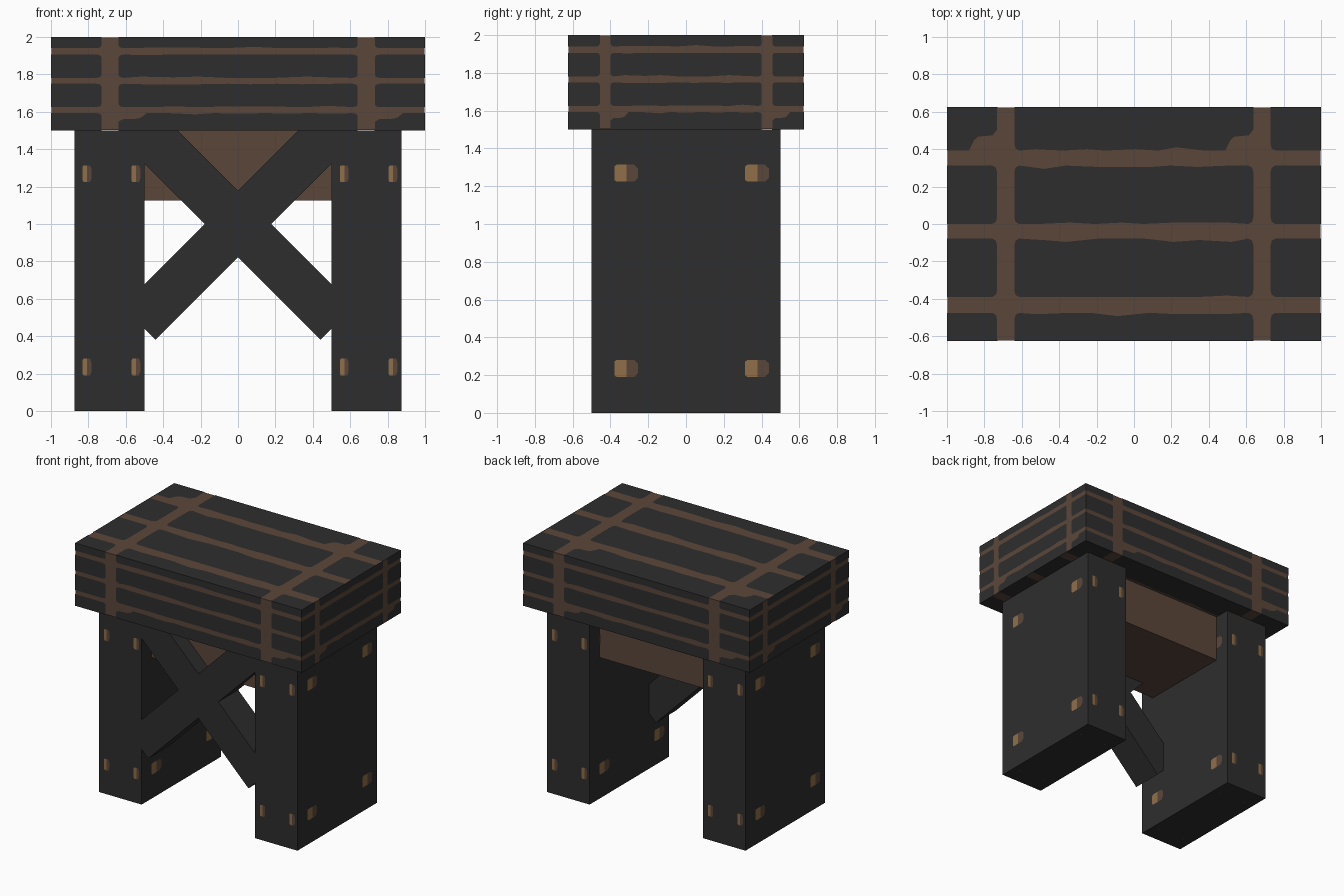
import bpy, bmesh, math, random
from mathutils import Vector, Matrix

random.seed(4)
if "Cube" in bpy.data.objects:
    bpy.data.objects.remove(bpy.data.objects["Cube"])


def material(name, rgb):
    m = bpy.data.materials.new(name)
    m.use_nodes = True
    col = (*rgb, 1)
    m.diffuse_color = col
    m.node_tree.nodes["Principled BSDF"].inputs["Base Color"].default_value = col
    m.node_tree.nodes["Principled BSDF"].inputs["Roughness"].default_value = 0.9
    return m


CHARCOAL = material("charcoal", (0.027, 0.027, 0.027))
BROWN = material("brown", (0.105, 0.062, 0.042))
TAN = material("tan", (0.28, 0.160, 0.066))

# Outward normal, u direction and v direction of each box side
SIDES = {
    "front": ((0, -1, 0), (1, 0, 0), (0, 0, 1)),
    "left": ((1, 0, 0), (0, 1, 0), (0, 0, 1)),
    "back": ((0, 1, 0), (-1, 0, 0), (0, 0, 1)),
    "right": ((-1, 0, 0), (0, -1, 0), (0, 0, 1)),
    "top": ((0, 0, 1), (-1, 0, 0), (0, -1, 0)),
    "bottom": ((0, 0, -1), (1, 0, 0), (0, -1, 0)),
}


def finish(name, bm, mats):
    me = bpy.data.meshes.new(name)
    bm.to_mesh(me)
    bm.free()
    for m in mats:
        me.materials.append(m)
    ob = bpy.data.objects.new(name, me)
    bpy.context.collection.objects.link(ob)
    return ob


def box(name, centre, size, mat, turn=0.0):
    bm = bmesh.new()
    bmesh.ops.create_cube(bm, size=1, matrix=Matrix.Translation(centre)
                          @ Matrix.Rotation(turn, 4, 'Y')
                          @ Matrix.Diagonal((*size, 1)))
    return finish(name, bm, [mat])


def inlay(bm, side, centre, size, outline, index=0):
    """Lay one flat polygon, given in 0..1 side coordinates, on a box side."""
    n, u, v = (Vector(a) for a in SIDES[side])
    c, s = Vector(centre), Vector(size)
    verts = [bm.verts.new(c + (n * 0.5 + u * (a - 0.5) + v * (b - 0.5)) * s)
             for a, b in outline]
    bm.faces.new(verts).material_index = index


def wavy(u0, u1, v, inward):
    """Slightly uneven points along a long stone edge."""
    if u1 - u0 < 0.3 or v in (0, 1):
        return []
    pts = []
    for i in range(1, 9):
        u = u0 + (u1 - u0) * (i + random.uniform(-0.2, 0.2)) / 9
        pts.append((u, v + inward * random.choice((0, 0, 0.006, 0.014))))
    return pts


def stone(u0, u1, v0, v1, notch):
    """Stone outline with clipped corners where it meets two joints."""
    ru, rv = 0.013, 0.03

    def corner(u, v, du, dv, u_first):
        if u in (0, 1) or v in (0, 1):
            return [(u, v)]
        pts = [(u + du * ru, v), (u + du * ru * 0.25, v + dv * rv * 0.3),
               (u, v + dv * rv)]
        return pts if u_first else pts[::-1]

    out = corner(u0, v0, 1, 1, False) + wavy(u0, u1, v0, 1)
    out += corner(u1, v0, -1, 1, True)
    out += corner(u1, v1, -1, -1, False) + wavy(u0 + notch, u1, v1, -1)[::-1]
    if notch:
        out += [(u0 + notch, v1), (u0 + notch - 0.014, v1 - 0.045),
                (u0 + notch - 0.025, v1 - 0.06), (u0 + 0.012, v1 - 0.065),
                (u0, v1 - 0.09)]
    else:
        out += corner(u0, v1, 1, -1, True)
    return out


# Slab: brown mortar block faced with dark stones on every side
slab_c, slab_s = Vector((0, 0, 1.75)), Vector((2, 1.25, 0.5))
box("slab_mortar", slab_c, slab_s - Vector((0.004,) * 3), BROWN)
columns = [(0, 0.135), (0.181, 0.82), (0.866, 1)]
rows = [(0, 0.186), (0.25, 0.5), (0.5625, 0.812), (0.88, 1)]
stones = [stone(*c, *r, 0.075 if j == 0 and i > 0 else 0)
          for j, r in enumerate(rows) for i, c in enumerate(columns)]
bm = bmesh.new()
for side in SIDES:
    for outline in stones:
        inlay(bm, side, slab_c, slab_s, outline)
finish("slab_stones", bm, [CHARCOAL])

# Legs, each with two-tone pegs on all four upright sides
leg_s = Vector((0.375, 1.0, 1.5))
for name, sx in (("left", 1), ("right", -1)):
    leg_c = Vector((sx * 0.6875, 0, 0.75))
    box(name + "_leg", leg_c, leg_s, CHARCOAL)
    bm = bmesh.new()
    peg_s = leg_s + Vector((0.004,) * 3)
    for side in ("front", "left", "back", "right"):
        for u in (0.122, 0.812):
            for v in (0.128, 0.815):
                m, e, h = u + 0.064, u + 0.125, v + 0.06
                inlay(bm, side, leg_c, peg_s,
                      [(u, v + 0.006), (u + 0.012, v), (m, v), (m, h),
                       (u + 0.012, h), (u, h - 0.006)], 0)
                inlay(bm, side, leg_c, peg_s,
                      [(m, v), (e - 0.02, v), (e, v + 0.014),
                       (e, h - 0.014), (e - 0.02, h), (m, h)], 1)
    # Small peg tips under the foot
    for u in (0.2, 0.82):
        for v in (0.145, 0.855):
            inlay(bm, "bottom", leg_c, peg_s,
                  [(u, v), (u + 0.04, v), (u + 0.04, v + 0.015), (u, v + 0.015)], 1)
    finish(name + "_leg_pegs", bm, [TAN, BROWN])

# Crossed braces between the legs at the front
for name, turn in (("rising_brace", -45), ("falling_brace", 45)):
    box(name, (0, -0.375, 1), (1.5, 0.25, 0.25), CHARCOAL, math.radians(turn))

# Brown block under the slab
box("under_block", (0, 0, 1.3125), (1.0, 0.75, 0.375), BROWN)
